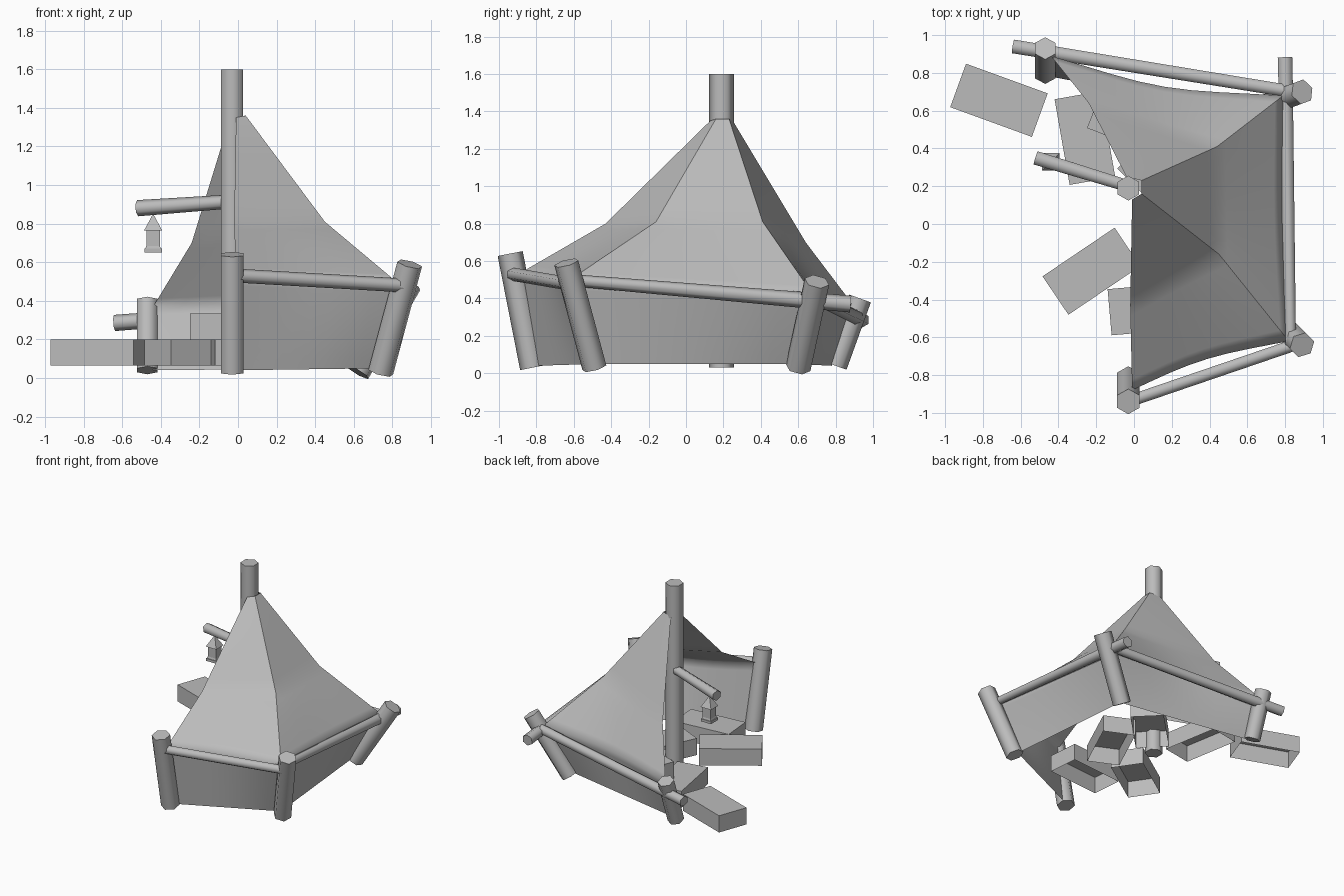
import bpy, bmesh, math
from mathutils import Vector, Matrix

cube = bpy.data.objects.get("Cube")
if cube:
    bpy.data.objects.remove(cube, do_unlink=True)

GREY = (0.5, 0.5, 0.5, 1)
mat = bpy.data.materials.new("plain grey")
mat.use_nodes = True
mat.diffuse_color = GREY
mat.node_tree.nodes["Principled BSDF"].inputs["Base Color"].default_value = GREY


def finish(name, bm):
    mesh = bpy.data.meshes.new(name)
    bmesh.ops.recalc_face_normals(bm, faces=bm.faces)
    bm.to_mesh(mesh)
    bm.free()
    mesh.materials.append(mat)
    obj = bpy.data.objects.new(name, mesh)
    bpy.context.collection.objects.link(obj)
    return obj


def log(name, start, end, r1, r2=None, sides=6):
    """Round timber running between two points, with flat ends."""
    a, b = Vector(start), Vector(end)
    axis = b - a
    bm = bmesh.new()
    bmesh.ops.create_cone(bm, cap_ends=True, segments=sides, radius1=r1,
                          radius2=r2 or r1, depth=axis.length)
    for f in bm.faces:
        f.smooth = len(f.verts) == 4
    turn = axis.to_track_quat('Z', 'Y').to_matrix().to_4x4()
    bm.transform(Matrix.Translation((a + b) / 2) @ turn)
    return finish(name, bm)


def crate(name, x, y, z, angle):
    """Block that is open underneath."""
    bm = bmesh.new()
    bmesh.ops.create_cube(bm, size=1)
    bmesh.ops.delete(bm, geom=[f for f in bm.faces if f.normal.z < -0.5],
                     context='FACES_ONLY')
    bm.transform(Matrix.Translation((x, y, z))
                 @ Matrix.Rotation(math.radians(angle), 4, 'Z')
                 @ Matrix.Diagonal((0.46, 0.245, 0.135, 1)))
    return finish(name, bm)


# Timber frame: centre pole, leaning posts, rails and lantern arm
log("centre_pole", (-0.03, 0.19, 0.03), (-0.03, 0.19, 1.6), 0.066)
log("front_post", (-0.03, -0.82, 0.03), (-0.03, -0.94, 0.64), 0.068)
log("front_left_post", (0.74, -0.49, 0.03), (0.89, -0.64, 0.59), 0.068)
log("back_left_post", (0.62, 0.60, 0.03), (0.89, 0.70, 0.49), 0.068)
log("back_right_post", (-0.47, 0.80, 0.04), (-0.47, 0.93, 0.40), 0.062)
log("front_rail", (0.0, -0.93, 0.53), (0.85, -0.64, 0.48), 0.036)
log("side_rail", (0.83, -0.64, 0.50), (0.80, 0.88, 0.37), 0.032, 0.045)
log("back_rail", (0.84, 0.70, 0.40), (-0.64, 0.94, 0.285), 0.038, 0.042)
log("lantern_arm", (-0.03, 0.20, 0.915), (-0.52, 0.35, 0.88), 0.036, 0.042)

# Canopy corner lines: top, ridge middle, eave, hem at each post
LINES = [
    [(-0.01, 0.13, 1.35), (-0.02, -0.43, 0.80), (-0.01, -0.88, 0.54), (0.0, -0.80, 0.04)],
    [(0.04, 0.16, 1.36), (0.45, -0.16, 0.81), (0.82, -0.62, 0.50), (0.72, -0.48, 0.05)],
    [(0.04, 0.23, 1.36), (0.44, 0.41, 0.81), (0.79, 0.68, 0.42), (0.62, 0.58, 0.05)],
    [(-0.04, 0.25, 1.35), (-0.24, 0.64, 0.70), (-0.44, 0.89, 0.37), (-0.44, 0.78, 0.04)],
]
STEPS = 8
CENTRE = Vector((0, 0, 0))


def panel(name, left, right, sag):
    """Cloth stretched between two corner lines, pulled in along the eave."""
    bm = bmesh.new()
    rows = []
    for k in range(3):
        for s in range(STEPS + (k == 2)):
            t = s / STEPS
            a = Vector(left[k]).lerp(left[k + 1], t)
            b = Vector(right[k]).lerp(right[k + 1], t)
            level = k + t
            pull = max(0, 1 - abs(level - 2)) * sag
            row = []
            for i in range(STEPS + 1):
                u = i / STEPS
                p = a.lerp(b, u)
                inward = (CENTRE - p) * Vector((1, 1, 0)).length
                inward.z = 0
                if inward.length:
                    inward.normalize()
                row.append(bm.verts.new(p + inward * pull * math.sin(math.pi * u)))
            rows.append(row)
    for upper, lower in zip(rows, rows[1:]):
        for i in range(STEPS):
            bm.faces.new((upper[i], lower[i], lower[i + 1], upper[i + 1])).smooth = True
    return finish(name, bm)


panel("front_canopy", LINES[0], LINES[1], 0.04)
panel("side_canopy", LINES[1], LINES[2], 0.02)
panel("back_canopy", LINES[2], LINES[3], 0.06)

# Crates scattered under and around the shelter
GROUND = 0.1325
CRATES = [(-0.715, 0.655, -20), (-0.26, 0.455, -80), (-0.225, -0.25, 34),
          (0.10, -0.447, 5), (0.16, 0.37, 45), (0.22, 0.0, 65)]
for n, (x, y, angle) in enumerate(CRATES, 1):
    crate(f"crate_{n}", x, y, GROUND, angle)
crate("stacked_crate", 0.01, 0.54, GROUND + 0.135, -21)

# Hanging lantern: tiered foot, body and pointed roof
LX, LY = -0.44, 0.33
for part, low, high, r1, r2 in [("foot", 0.65, 0.67, 0.064, 0.064),
                                ("foot_rim", 0.67, 0.685, 0.056, 0.05),
                                ("body", 0.685, 0.765, 0.05, 0.05),
                                ("roof", 0.765, 0.845, 0.066, 0.005)]:
    obj = log("lantern_" + part, (LX, LY, low), (LX, LY, high), r1, r2, sides=4)
    obj.data.transform(Matrix.Translation((LX, LY, 0))
                       @ Matrix.Rotation(math.radians(45), 4, 'Z')
                       @ Matrix.Translation((-LX, -LY, 0)))
    obj.data.shade_flat()
